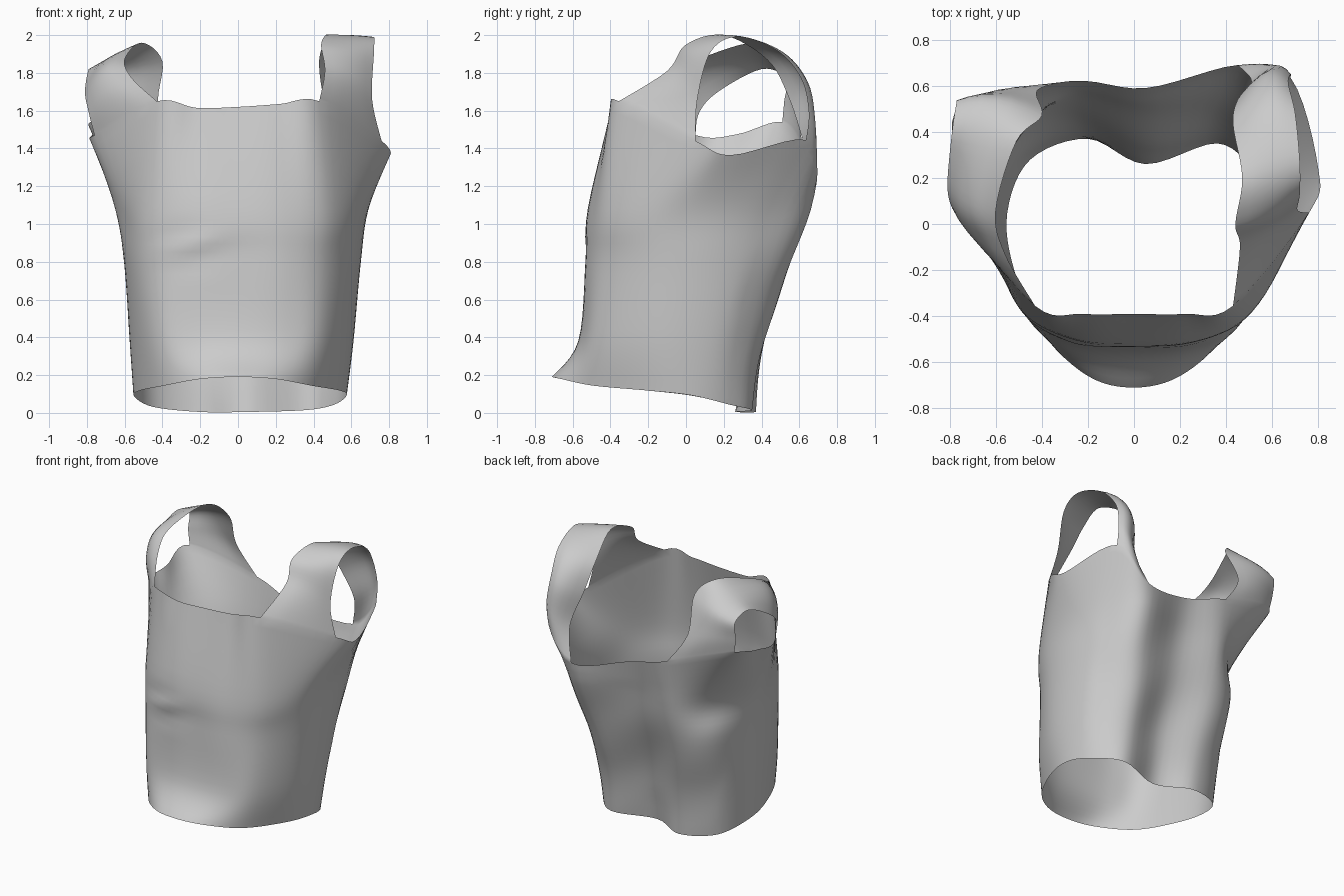
import bpy, bmesh, math
from mathutils import Vector as V

if "Cube" in bpy.data.objects:
    bpy.data.objects.remove(bpy.data.objects["Cube"])

SUB = 6  # samples per control span


def cr(a, b, c, d, t):
    # Catmull-Rom interpolation
    return 0.5 * (2*b + (c - a)*t + (2*a - 5*b + 4*c - d)*t*t + (3*b - a - 3*c + d)*t**3)


def closed(pts):
    n = len(pts)
    return [cr(pts[i-1], pts[i], pts[(i+1) % n], pts[(i+2) % n], k/SUB)
            for i in range(n) for k in range(SUB)]


def along(rows):
    # smooth loft through successive rows of equal length
    out, n = [], len(rows)
    for i in range(n - 1):
        for k in range(SUB):
            out.append([cr(a, b, c, d, k/SUB) for a, b, c, d in
                        zip(rows[max(i-1, 0)], rows[i], rows[i+1], rows[min(i+2, n-1)])])
    return out + [rows[-1]]


def add_grid(bm, rows, wrap):
    vs = [[bm.verts.new(p) for p in r] for r in rows]
    n = len(vs[0])
    for r0, r1 in zip(vs, vs[1:]):
        for j in range(n if wrap else n - 1):
            k = (j + 1) % n
            bm.faces.new((r0[j], r0[k], r1[k], r1[j]))


def hem_z(x, y):
    if abs(x) < .25 and y > .2:
        return .005
    pts = [(-.71, .19), (-.5, .145), (0, .1), (.37, .01)]
    for (a, p), (b, q) in zip(pts, pts[1:]):
        if y <= b:
            return p + (q - p)*(y - a)/(b - a)
    return .01


# Body rings, 14 columns from front centre towards +x
hem = [(0, -.71), (.2, -.66), (.39, -.49), (.54, -.2), (.575, .03), (.51, .23), (.36, .35),
       (.05, .26), (-.2, .37), (-.45, .28), (-.55, .05), (-.52, -.2), (-.4, -.47), (-.2, -.66)]
hip = [(0, -.57), (.25, -.55), (.44, -.46), (.58, -.2), (.61, .05), (.55, .26), (.36, .41),
       (.05, .34), (-.25, .41), (-.47, .32), (-.57, .08), (-.54, -.2), (-.43, -.45), (-.25, -.54)]
waist = [(0, -.53), (.25, -.52), (.46, -.42), (.61, -.18), (.65, .1), (.59, .36), (.42, .56),
         (.05, .47), (-.28, .53), (-.5, .4), (-.6, .1), (-.57, -.2), (-.46, -.41), (-.25, -.51)]
chest = [(0, -.52), (.25, -.5), (.48, -.41), (.65, -.15), (.69, .15), (.62, .44), (.45, .66),
         (.05, .54), (-.29, .57), (-.51, .39), (-.645, .12), (-.61, -.12), (-.48, -.38), (-.25, -.5)]
rim = [(0, -.39, 1.62), (.22, -.39, 1.635), (.43, -.355, 1.65), (.76, .05, 1.44), (.8, .24, 1.365),
       (.68, .635, 1.445), (.45, .69, 1.21), (.05, .59, 1.29), (-.28, .62, 1.39), (-.75, .51, 1.54),
       (-.77, .27, 1.475), (-.76, .05, 1.47), (-.43, -.355, 1.65), (-.22, -.39, 1.615)]

rings = [closed([V((x, y, hem_z(x, y))) for x, y in hem])]
for ring, z in ((hip, .38), (waist, .8), (chest, 1.08)):
    rings.append(closed([V((x, y, z)) for x, y in ring]))
top = closed([V(p) for p in rim])
rings.append(top)

bm = bmesh.new()
body = along(rings)
# Soft fabric folds on the front and across the back
for row in body[1:-SUB]:
    for p in row:
        if p.y < -.3:
            g = math.exp(-((p.x + .26)/.17)**2 - ((p.z - .88)/.12)**2)
            p.y -= .012*g*math.sin((p.z - .25*p.x - .9)*30)
        elif p.y > .3:
            p.y += .007*math.sin((p.z + 1.1*p.x)*9)*math.sin(math.pi*min(p.z/1.2, 1))
add_grid(bm, body, True)


# Shoulder straps, each control row is inner, middle, outer point
def strap(c_in0, c_out0, c_in1, c_out1, rows):
    def span(a, b):
        s = 1 if b > a else -1
        return [top[i].copy() for i in range(a*SUB, b*SUB + s, s)]
    full = [span(c_in0, c_out0)]
    for r in rows:
        a, m, b = (V(p) for p in r)
        full.append([a*(1-t)*(1-2*t) + m*4*t*(1-t) + b*t*(2*t-1)
                     for t in (k/SUB for k in range(SUB + 1))])
    full.append(span(c_in1, c_out1))
    add_grid(bm, along(full), False)


strap(2, 3, 6, 5, [
    ((.46, -.1, 1.81), (.6, -.03, 1.76), (.71, .06, 1.66)),
    ((.44, .0, 1.95), (.59, .05, 1.93), (.72, .13, 1.91)),
    ((.47, .2, 2.0), (.6, .24, 2.0), (.72, .27, 1.99)),
    ((.43, .43, 1.87), (.57, .5, 1.91), (.7, .48, 1.92)),
    ((.45, .54, 1.68), (.57, .64, 1.74), (.67, .61, 1.77)),
    ((.51, .62, 1.44), (.61, .685, 1.52), (.68, .65, 1.59))])
strap(12, 11, 8, 9, [
    ((-.56, -.13, 1.77), (-.7, -.05, 1.71), (-.79, .07, 1.59)),
    ((-.6, .06, 1.87), (-.72, .09, 1.83), (-.81, .17, 1.7)),
    ((-.51, .36, 1.96), (-.66, .38, 1.89), (-.79, .4, 1.82)),
    ((-.4, .47, 1.86), (-.6, .54, 1.82), (-.77, .53, 1.77)),
    ((-.42, .58, 1.61), (-.6, .58, 1.64), (-.77, .52, 1.65))])

bmesh.ops.remove_doubles(bm, verts=bm.verts, dist=.001)
bmesh.ops.recalc_face_normals(bm, faces=bm.faces)
me = bpy.data.meshes.new("tank_top")
bm.to_mesh(me)
bm.free()
ob = bpy.data.objects.new("tank_top", me)
bpy.context.collection.objects.link(ob)
for p in me.polygons:
    p.use_smooth = True
